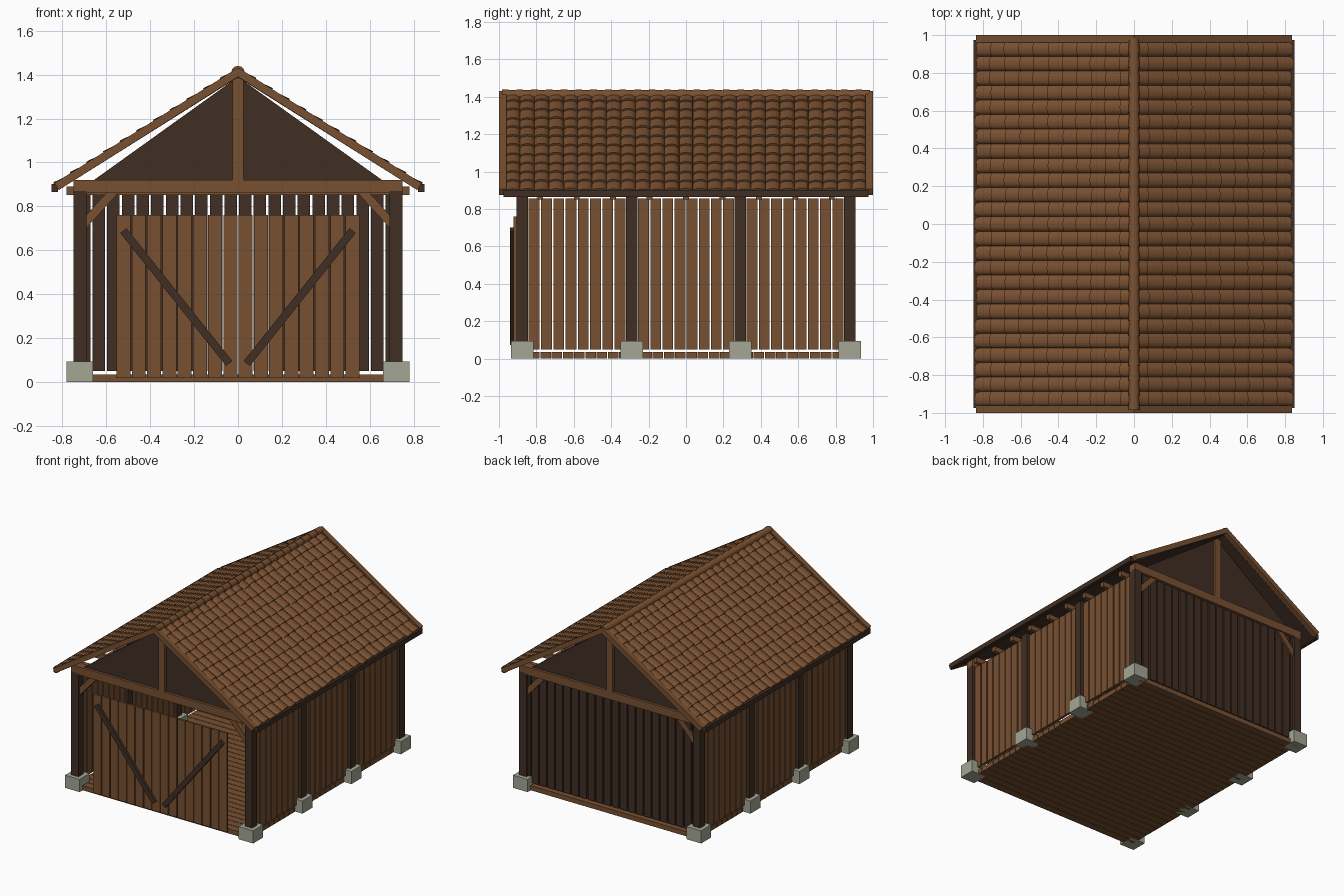
import bpy, bmesh, math, random
from mathutils import Vector

if "Cube" in bpy.data.objects:
    bpy.data.objects.remove(bpy.data.objects["Cube"])

random.seed(4)


def material(name, col):
    m = bpy.data.materials.new(name)
    m.diffuse_color = (*col, 1)
    m.use_nodes = True
    m.node_tree.nodes["Principled BSDF"].inputs["Base Color"].default_value = m.diffuse_color
    return m


WOOD = material("brown wood", (0.185, 0.079, 0.031))
DARK = material("dark wood", (0.050, 0.027, 0.017))
STONE = material("pale stone", (0.37, 0.38, 0.30))
TILE = material("brown clay tile", (0.195, 0.082, 0.031))


def finish(name, bm, mat, smooth=False):
    bmesh.ops.recalc_face_normals(bm, faces=bm.faces)
    me = bpy.data.meshes.new(name)
    bm.to_mesh(me)
    bm.free()
    me.materials.append(mat)
    ob = bpy.data.objects.new(name, me)
    bpy.context.collection.objects.link(ob)
    if smooth:
        bpy.ops.object.select_all(action='DESELECT')
        ob.select_set(True)
        bpy.context.view_layer.objects.active = ob
        bpy.ops.object.shade_smooth_by_angle(angle=math.radians(40))
    return ob


def prism(bm, pts, y0, y1):
    """Extrude an (x, z) outline from y0 to y1."""
    a = [bm.verts.new((x, y0, z)) for x, z in pts]
    b = [bm.verts.new((x, y1, z)) for x, z in pts]
    bm.faces.new(a)
    bm.faces.new(b[::-1])
    for i in range(len(pts)):
        j = (i + 1) % len(pts)
        bm.faces.new((a[i], a[j], b[j], b[i]))


def box(bm, x0, x1, y0, y1, z0, z1):
    prism(bm, [(x0, z0), (x1, z0), (x1, z1), (x0, z1)], y0, y1)


def bar(bm, p, q, t, y0, y1):
    """Slanted bar of thickness t from p to q in the xz plane."""
    p, q = Vector(p), Vector(q)
    d = (q - p).normalized() * t / 2
    n = Vector((-d.y, d.x))
    prism(bm, [p + n, q + n, q - n, p - n], y0, y1)


POST_Y = (-0.875, -0.29, 0.29, 0.875)

# stone footings and posts
bs, bp = bmesh.new(), bmesh.new()
for s in (-1, 1):
    for y in POST_Y:
        box(bs, s * .72 - .06, s * .72 + .06, y - .06, y + .06, 0, .095)
        box(bp, s * .72 - .03, s * .72 + .03, y - .03, y + .03, .09, .87)
finish("footings", bs, STONE)
finish("posts", bp, DARK)

# floor boards running across
bm = bmesh.new()
for i in range(30):
    y = -.9 + i * .06
    box(bm, -.72, .72, y + .002, y + .058, 0, .035)
finish("floor_boards", bm, WOOD)

# side wall boards, eight per bay
bm = bmesh.new()
for s in (-1, 1):
    for ya, yb in zip(POST_Y, POST_Y[1:]):
        p = (yb - ya - .06) / 8
        for i in range(8):
            y = ya + .03 + i * p
            box(bm, s * .72 - .01, s * .72 + .01, y + .004, y + p - .004, .05, .855)
finish("side_wall_boards", bm, WOOD)

# back wall boards
bm = bmesh.new()
for i in range(-10, 10):
    x = i * .0667
    box(bm, x + .005, x + .0617, .865, .885, .05, .865)
for s in (-1, 1):
    box(bm, s * .681 - .009, s * .681 + .009, .865, .885, .05, .865)
finish("back_wall_boards", bm, DARK)

# gable trusses: tie beam, king post, corner braces, dark infill
bt, bg = bmesh.new(), bmesh.new()
for s in (-1, 1):
    y0, y1 = s * .875 - .03, s * .875 + .03
    box(bt, -.75, .75, y0, y1, .86, .92)
    box(bt, -.025, .025, y0, y1, .92, 1.385)
    for k in (-1, 1):
        bar(bt, (k * .705, .715), (k * .56, .875), .04, s * .875 - .02, s * .875 + .02)
    prism(bg, [(-.67, .91), (.67, .91), (0, 1.39)], s * .875 - .01, s * .875 + .01)
finish("gable_trusses", bt, WOOD)
finish("gable_infill", bg, DARK)

# ceiling joists, ends showing past the side walls
bm = bmesh.new()
for i in range(-4, 5):
    box(bm, -.78, .78, i * .195 - .015, i * .195 + .015, .852, .89)
finish("ceiling_joists", bm, WOOD)

# double door
bd, bb = bmesh.new(), bmesh.new()
for i in range(-8, 8):
    x = i * .0695
    box(bd, x + .003, x + .0665, -.922, -.906, .018, .76)
for s in (-1, 1):
    bar(bb, (s * .522, .69), (s * .04, .085), .036, -.94, -.92)
finish("door_boards", bd, WOOD)
finish("door_braces", bb, DARK)

# roof slope frame: u runs eave to ridge, n is outward
EAVE, RIDGE = Vector((.835, .905)), Vector((0, 1.43))
U = (RIDGE - EAVE).normalized()
N = Vector((-U.y, U.x)) * -1
LEN = (RIDGE - EAVE).length


def slope(s, u, n):
    p = EAVE + U * u + N * n
    return s * p.x, p.y


bk, bf, be = bmesh.new(), bmesh.new(), bmesh.new()
for s in (-1, 1):
    # roof deck
    prism(bk, [slope(s, 0, -.036), slope(s, LEN - .02, -.036),
               slope(s, LEN - .016, -.026), slope(s, 0, -.026)], -.965, .965)
    # bargeboards, mitred at the ridge
    for k in (-1, 1):
        prism(bf, [slope(s, 0, -.036), (0, 1.39), (0, 1.432), slope(s, 0, .001)],
              k * .98 - .02, k * .98 + .02)
    # eave boards
    box(be, s * .834 - .015, s * .834 + .015, -.975, .975, .865, .902)
finish("roof_deck", bk, DARK)
finish("bargeboards", bf, WOOD)
finish("eave_boards", be, DARK)

# barrel tiles, overlapping up each slope
ROWS, COLS, SEG = 11, 25, 6
bm = bmesh.new()
pu, pv = LEN / ROWS, 1.93 / COLS
for s in (-1, 1):
    for r in range(ROWS):
        for c in range(COLS):
            jit = random.uniform(-.006, .006)
            u0, u1 = max(r * pu + jit, -.004), min((r + 1.15) * pu, LEN)
            low, high, foot = [], [], []
            for i in range(SEG + 1):
                a = math.pi * i / SEG
                y = -.965 + (c + .5 - .5 * math.cos(a)) * pv
                h = .019 * math.sin(a)
                for lst, u, n in ((low, u0, -.013 + h), (high, u1, -.025 + h),
                                  (foot, u0, -.025 + h * .7)):
                    x, z = slope(s, u, n)
                    lst.append(bm.verts.new((x, y, z)))
            for i in range(SEG):
                bm.faces.new((low[i], low[i + 1], high[i + 1], high[i]))
                bm.faces.new((low[i], low[i + 1], foot[i + 1], foot[i]))
finish("roof_tiles", bm, TILE, True)

# ridge caps, each flaring over the next
bm = bmesh.new()
n = 25
for k in range(n):
    y0 = -.985 + k * 1.97 / n
    y1 = y0 + 1.97 / n
    rings = []
    for y, rad in ((y0, .031), (y1, .026)):
        rings.append([bm.verts.new((rad * math.cos(a), y, 1.409 + rad * math.sin(a)))
                      for a in (math.pi * (i / 8 * 1.2 - .1) for i in range(9))])
    a, b = rings
    for i in range(8):
        bm.faces.new((a[i], a[i + 1], b[i + 1], b[i]))
    bm.faces.new(a)
    bm.faces.new(b[::-1])
finish("ridge_caps", bm, TILE, True)
